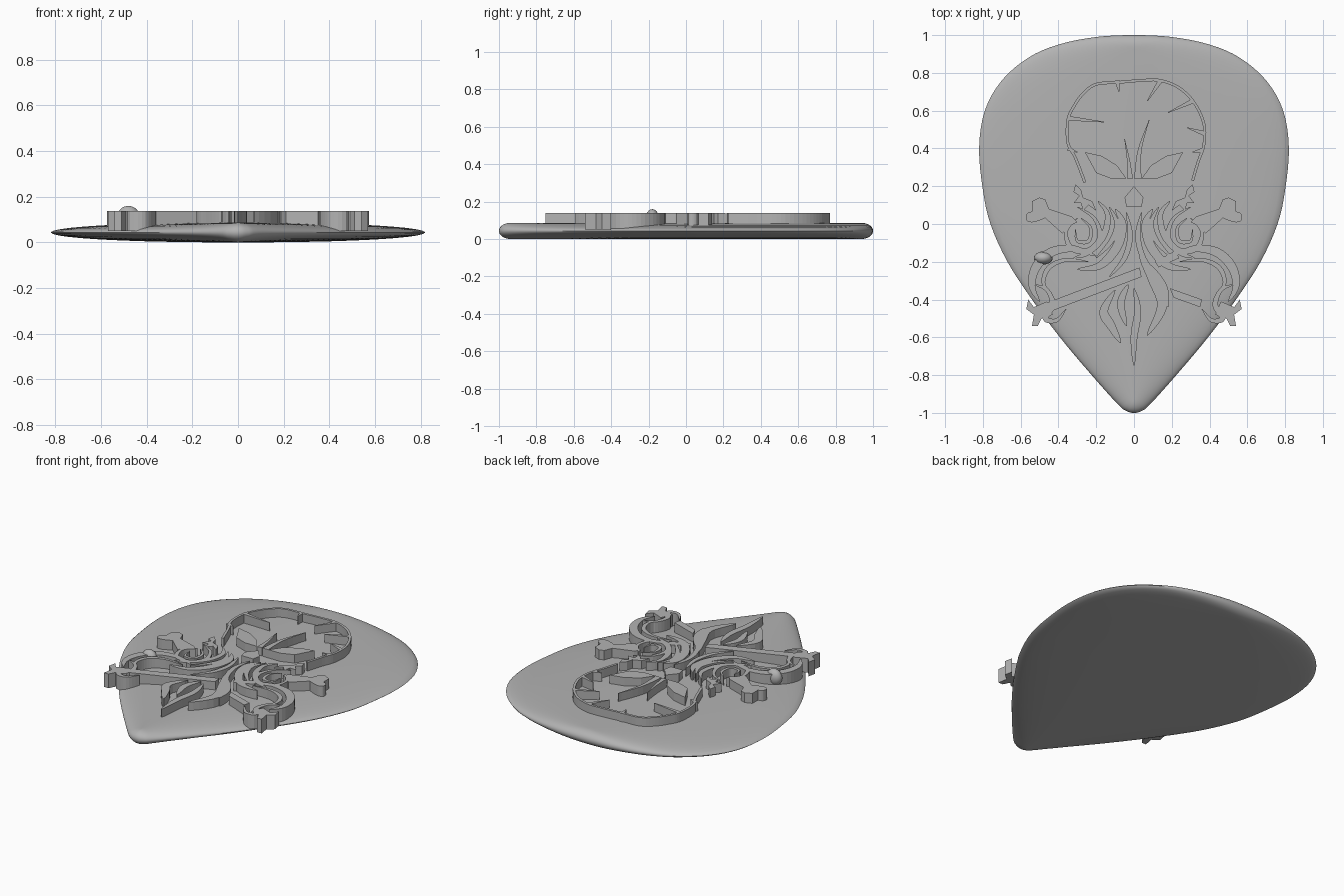
import bpy, bmesh, math
from mathutils import Vector

cube = bpy.data.objects.get("Cube")
if cube:
    bpy.data.objects.remove(cube, do_unlink=True)

grey = bpy.data.materials.new("plain grey")
grey.use_nodes = True
grey.diffuse_color = (0.45, 0.45, 0.45, 1)
grey.node_tree.nodes["Principled BSDF"].inputs["Base Color"].default_value = grey.diffuse_color

RELIEF_BOTTOM, RELIEF_TOP = 0.05, 0.138
UNIT = 0.01     # drawing points are given in hundredths


def finish(name, bm):
    bmesh.ops.recalc_face_normals(bm, faces=bm.faces)
    mesh = bpy.data.meshes.new(name)
    bm.to_mesh(mesh)
    bm.free()
    mesh.materials.append(grey)
    obj = bpy.data.objects.new(name, mesh)
    bpy.context.collection.objects.link(obj)
    return obj


def smooth(points, steps=5, closed=False):
    """Catmull-Rom curve through the points."""
    pts = [Vector(p) * UNIT for p in points]
    n = len(pts)
    pick = (lambda i: pts[i % n]) if closed else (lambda i: pts[max(0, min(n - 1, i))])
    out = []
    for i in range(n if closed else n - 1):
        a, b, c, d = (pick(i + k) for k in (-1, 0, 1, 2))
        for s in range(steps):
            t = s / steps
            out.append(0.5 * (2 * b + (c - a) * t + (2 * a - 5 * b + 4 * c - d) * t ** 2
                              + (3 * b - a - 3 * c + d) * t ** 3))
    return out if closed else out + [pts[-1]]


def raise_faces(name, bm, top=RELIEF_TOP):
    """Extrude flat faces up into a straight-walled relief."""
    made = bmesh.ops.extrude_face_region(bm, geom=list(bm.faces), use_keep_orig=True)
    verts = [g for g in made["geom"] if isinstance(g, bmesh.types.BMVert)]
    bmesh.ops.translate(bm, verts=verts, vec=(0, 0, top - RELIEF_BOTTOM))
    return finish(name, bm)


def plate(name, points, side=1, rounded=False):
    """Solid raised shape inside an outline."""
    pts = smooth(points, closed=True) if rounded else [Vector(p) * UNIT for p in points]
    bm = bmesh.new()
    bm.faces.new([bm.verts.new((p.x * side, p.y, RELIEF_BOTTOM)) for p in pts])
    return raise_faces(name, bm)


def stroke(name, points, width, side=1, shape="leaf", curved=True):
    """Raised ribbon: leaf tapers at both ends, spike at its end, line nowhere."""
    pts = smooth(points) if curved else [Vector(p) * UNIT for p in points]
    taper = {"leaf": lambda t: math.sin(math.pi * t) ** 0.7 if 0 < t < 1 else 0,
             "spike": lambda t: 1 - t,
             "line": lambda t: 1}[shape]
    bm = bmesh.new()
    rows = []
    last = len(pts) - 1
    for i, p in enumerate(pts):
        along = (pts[min(last, i + 1)] - pts[max(0, i - 1)]).normalized()
        half = Vector((-along.y, along.x)) * max(0.002, width * UNIT / 2 * taper(i / last))
        rows.append([bm.verts.new(((p.x + s * half.x) * side, p.y + s * half.y, RELIEF_BOTTOM))
                     for s in (-1, 1)])
    for (a, b), (c, d) in zip(rows, rows[1:]):
        bm.faces.new((a, b, d, c))
    return raise_faces(name, bm)


def both(builder, name, points, *args, **options):
    """Build a part on both sides of the centre line."""
    for label, side in (("left", 1), ("right", -1)):
        builder(label + "_" + name, points, *args, side=side, **options)


# Pick body: rings that narrow quickly in x and slowly in y
half_outline = [(0, 100), (20, 99), (40, 95), (56, 88), (70, 76), (79, 60), (82, 40), (80, 18),
                (76, 0), (67, -20), (54, -40), (40, -59), (25, -77), (9, -95), (4, -99), (0, -100)]
outline = smooth(half_outline + [(-x, y) for x, y in half_outline[-2:0:-1]], 4, closed=True)
bm = bmesh.new()
LEVELS = 20
rings = []
for k in range(LEVELS + 1):
    angle = math.pi * (k / LEVELS - 0.5)
    wide = max(0.0, math.cos(angle)) ** 0.9
    long = 0.93 + 0.07 * wide
    z = 0.0435 * (1 + math.sin(angle))
    rings.append([bm.verts.new((p.x * wide, p.y * long, z)) for p in outline])
for low, high in zip(rings, rings[1:]):
    for i in range(len(outline)):
        j = (i + 1) % len(outline)
        bm.faces.new((low[i], low[j], high[j], high[i]))
bmesh.ops.remove_doubles(bm, verts=bm.verts, dist=0.0005)
body = finish("pick_body", bm)
bpy.context.view_layer.objects.active = body
body.select_set(True)
bpy.ops.object.shade_smooth_by_angle(angle=math.radians(50))
body.select_set(False)

# Skull outline with cracks
stroke("skull_outline", [(-26, 22), (-31, 35), (-35, 43), (-35, 55), (-32, 62), (-27, 69), (-20, 74),
                         (-8, 75), (4, 76), (14, 76), (24, 72), (32, 64), (37, 53), (37, 42),
                         (34, 33), (31, 23)], 1.5, shape="line")
cracks = [[(-35, 56), (-16, 54)], [(-9, 76), (-8, 70)], [(14, 76), (7, 65)],
          [(31, 65), (18, 59)], [(37, 48), (28, 51)], [(-35, 40), (-30, 38)], [(36, 39), (31, 38)]]
for i, line in enumerate(cracks):
    stroke("skull_crack_%d" % i, line, 2.5, shape="spike", curved=False)

# Face
both(plate, "eye", [(26, 38), (17, 36), (9, 31), (4, 24), (12, 24), (20, 27)])
plate("nose", [(0, 20), (5, 14), (4, 9), (-4, 9), (-5, 14)])
stroke("brow_crease_short", [(-2, 24), (-3, 34), (-5, 45)], 3, shape="spike")
stroke("brow_crease_long", [(2, 24), (3, 39), (8, 55)], 4, shape="spike")
both(plate, "cheek", [(31, 21), (32, 17), (29, 15), (32, 11), (28, 11), (27, 7), (24, 10),
                      (20, 7), (22, 12), (27, 14), (28, 18)])

# Beard of tentacles
both(stroke, "jaw_tentacle", [(19, 12), (14, 5), (16, -6), (24, -15), (32, -18)], 3.5)
both(stroke, "inner_tentacle", [(10, 8), (6, 0), (9, -12), (18, -22), (30, -24)], 5)
both(stroke, "middle_tentacle", [(13, 9), (9, 0), (12, -9), (20, -18)], 3)
both(stroke, "chin_line", [(4, 6), (2, -6), (5, -18), (13, -28)], 3)
both(stroke, "loop_tentacle", [(30, 9), (21, 3), (18, -7), (24, -14), (33, -13), (36, -4), (30, 3)], 3)
both(stroke, "loop_inner_line", [(28, 3), (23, -2), (24, -9), (30, -9), (31, -3)], 2)
both(stroke, "outer_tentacle", [(20, -17), (32, -13), (44, -15), (52, -23), (54, -33), (50, -41)], 5)
both(stroke, "outer_tentacle_line", [(24, -20), (36, -19), (45, -23), (48, -31), (44, -37)], 2.5)
both(stroke, "low_curl", [(53, -32), (46, -35), (43, -43), (47, -50), (41, -51), (36, -45)], 3)
stroke("centre_spike", [(0, -34), (2, -46), (0, -60), (0, -75)], 4)
stroke("right_beard_leaf", [(-10, -35), (-16, -46), (-12, -54), (-7, -63)], 5)
stroke("right_beard_inner_leaf", [(-3, -32), (-7, -42), (-4, -54)], 4)
stroke("left_beard_leaf", [(3, -17), (10, -29), (15, -43), (7, -59)], 6)
stroke("left_beard_outer_leaf", [(9, -22), (16, -33), (18, -44)], 3)

# Crossed bones: forked heads and the visible pieces of shaft
both(plate, "upper_bone", [(50, 14), (54, 12), (54, 6), (48, 4), (38, -5), (34, -1), (30, 1),
                           (33, 4), (45, 8), (47, 13)])
both(plate, "upper_bone_knuckle", [(48, 7), (56, 6), (57, 2), (53, 1), (46, 4)], rounded=True)
both(plate, "lower_bone_head", [(46, -41), (53, -44), (56, -40), (57, -45), (53, -48), (54, -54),
                                (51, -54), (49, -50), (43, -48)])
plate("right_long_shaft", [(-47, -42), (3, -23), (4, -28), (-46, -47)])
plate("left_short_shaft", [(19, -34), (36, -40), (35, -44), (21, -39)])
plate("shaft_middle_piece", [(11, -20), (22, -14), (24, -18), (13, -23)])

# Rounded bulge where the right outer tentacle turns over
bm = bmesh.new()
bmesh.ops.create_uvsphere(bm, u_segments=16, v_segments=10, radius=1)
for v in bm.verts:
    v.co = Vector((v.co.x * 0.05 - 0.48, v.co.y * 0.035 - 0.18, v.co.z * 0.05 + 0.11))
bulge = finish("tentacle_bulge", bm)
bulge.data.polygons.foreach_set("use_smooth", [True] * len(bulge.data.polygons))
